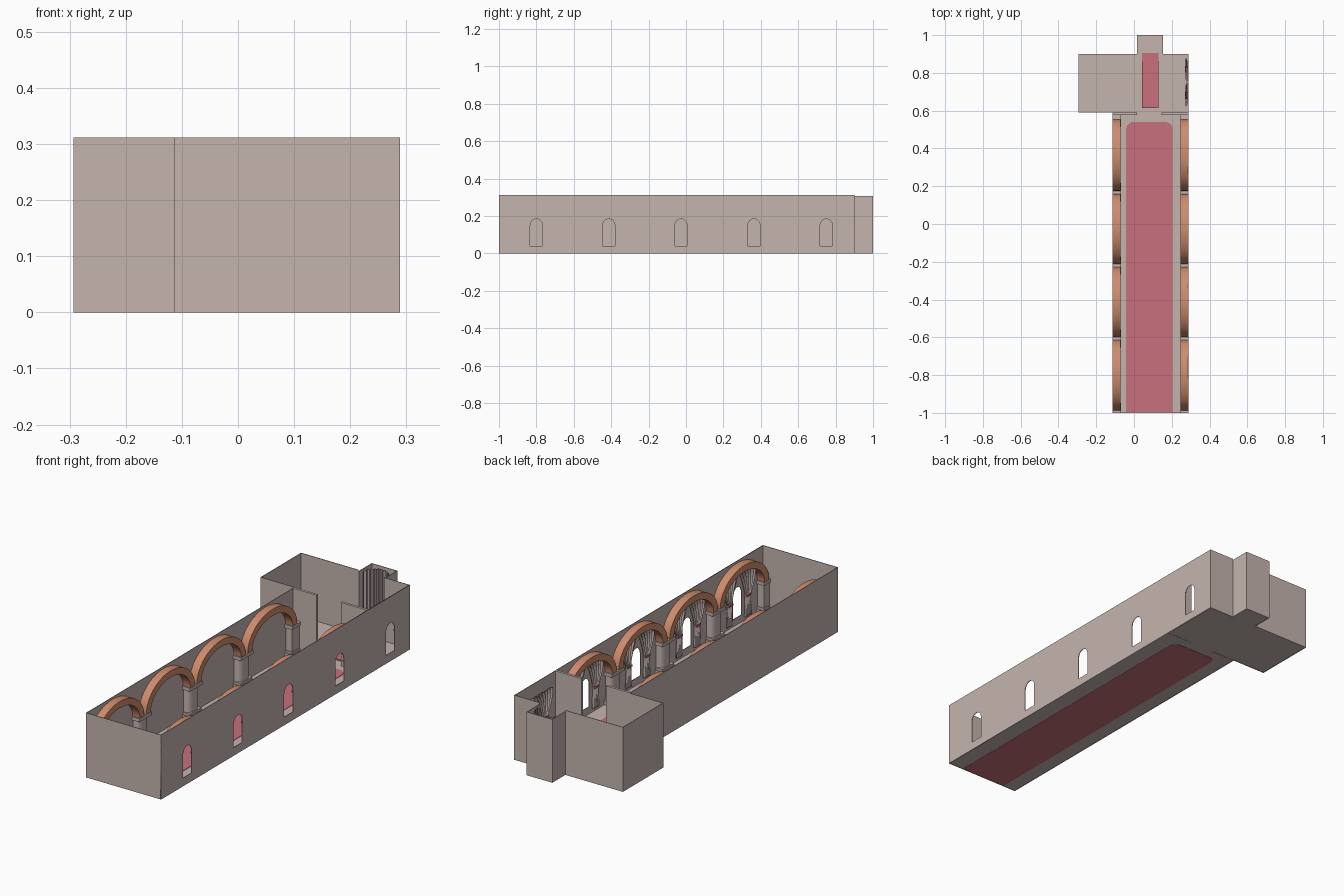
import bpy, bmesh, math
from mathutils import Matrix

if "Cube" in bpy.data.objects:
    bpy.data.objects.remove(bpy.data.objects["Cube"])


def material(name, rgb):
    m = bpy.data.materials.new(name)
    m.diffuse_color = (*rgb, 1)
    m.use_nodes = True
    m.node_tree.nodes["Principled BSDF"].inputs["Base Color"].default_value = m.diffuse_color
    return m


STONE = material("warm grey stone", (0.56, 0.46, 0.43))
ARCH = material("terracotta", (0.62, 0.26, 0.15))
RED = material("rose carpet", (0.58, 0.16, 0.20))
CLOTH = material("grey cloth", (0.45, 0.37, 0.35))

L, R, SIDE = -0.113, 0.289, -0.293      # hall walls and side room wall
AL, AR = 0.015, 0.153                   # alcove and chancel opening
FRONT, SPLIT, BACK = -0.998, 0.59, 0.90
H, T = 0.312, 0.003                     # wall height and thickness


def finish(name, bm, mat, smooth=False):
    bmesh.ops.recalc_face_normals(bm, faces=bm.faces)
    me = bpy.data.meshes.new(name)
    bm.to_mesh(me)
    bm.free()
    ob = bpy.data.objects.new(name, me)
    bpy.context.collection.objects.link(ob)
    me.materials.append(mat)
    if smooth:
        bpy.ops.object.select_all(action='DESELECT')
        ob.select_set(True)
        bpy.context.view_layer.objects.active = ob
        bpy.ops.object.shade_smooth_by_angle(angle=math.radians(40))
    return ob


def box(name, x, y, z, mat):
    bm = bmesh.new()
    size = [b[1] - b[0] for b in (x, y, z)]
    mid = [(b[1] + b[0]) / 2 for b in (x, y, z)]
    bmesh.ops.create_cube(bm, size=1, matrix=Matrix.Translation(mid) @ Matrix.Diagonal((*size, 1)))
    return finish(name, bm, mat)


def prism(name, pts, z0, z1, mat, smooth=False):
    """Extrude an x, y outline upwards."""
    bm = bmesh.new()
    f = bm.faces.new([bm.verts.new((x, y, z0)) for x, y in pts])
    top = bmesh.ops.extrude_face_region(bm, geom=[f])["geom"]
    bmesh.ops.translate(bm, vec=(0, 0, z1 - z0), verts=[v for v in top if isinstance(v, bmesh.types.BMVert)])
    return finish(name, bm, mat, smooth)


def sheet(name, point, nu, nv, mat):
    """Smooth cloth grid from a function of u and v."""
    bm = bmesh.new()
    g = [[bm.verts.new(point(i / nu, j / nv)) for i in range(nu + 1)] for j in range(nv + 1)]
    for j in range(nv):
        for i in range(nu):
            bm.faces.new((g[j][i], g[j][i + 1], g[j + 1][i + 1], g[j + 1][i]))
    return finish(name, bm, mat, True)


# Floors
box("hall_floor", (L, R), (-1, SPLIT), (0.001, 0.005), STONE)
box("chancel_floor", (SIDE, R), (SPLIT, BACK), (0.001, 0.005), STONE)
box("alcove_floor", (AL, AR), (BACK, 1), (0.001, 0.005), STONE)

# Carpets: hall runner with rounded far corners, and a narrow chancel runner
cx0, cx1, cy1, cr = -0.042, 0.205, 0.54, 0.04
runner = [(cx0, -0.995), (cx1, -0.995)]
for cx, a0 in ((cx1 - cr, 0), (cx0 + cr, 90)):
    for k in range(7):
        a = math.radians(a0 + 15 * k)
        runner.append((cx + cr * math.cos(a), cy1 - cr * (1 - math.sin(a))))
prism("hall_carpet", runner, 0, 0.007, RED)
box("chancel_carpet", (0.042, 0.13), (0.615, 0.905), (0.006, 0.013), RED)
disc = [(0.084 + 0.068 * math.cos(k * math.tau / 32), 0.912 + 0.068 * math.sin(k * math.tau / 32)) for k in range(32)]
prism("round_step", disc, 0.002, 0.010, STONE)

# Plain walls
box("front_wall", (L, R), (-1, -1 + T), (0, H), STONE)
box("left_wall", (L, L + T), (-1, SPLIT), (0, H), STONE)
box("side_room_front_wall", (SIDE, L), (SPLIT, SPLIT + T), (0, H), STONE)
box("side_room_end_wall", (SIDE, SIDE + T), (SPLIT, BACK), (0, H), STONE)
box("back_wall_left", (SIDE, AL), (BACK - T, BACK), (0, H), STONE)
box("back_wall_right", (AR, R), (BACK - T, BACK), (0, H), STONE)
box("alcove_back_wall", (AL, AR), (1 - T, 1), (0, 0.306), STONE)
box("alcove_left_wall", (AL, AL + T), (BACK, 1), (0, 0.306), STONE)
box("alcove_right_wall", (AR - T, AR), (BACK, 1), (0, 0.306), STONE)
box("partition_left", (L, AL), (SPLIT - 0.012, SPLIT), (0, H), STONE)
box("partition_right", (AR - 0.008, R), (SPLIT - 0.012, SPLIT), (0, H), STONE)

# Right wall with five arched windows, filled as a flat curve with holes
windows = [-0.80, -0.413, -0.027, 0.363, 0.75]
loops = [[(-1, 0), (BACK, 0), (BACK, H), (-1, H)]]
for w in windows:
    arc = [(w + 0.033 * math.cos(math.pi * k / 12), 0.148 + 0.037 * math.sin(math.pi * k / 12)) for k in range(13)]
    loops.append([(w - 0.033, 0.04), (w + 0.033, 0.04)] + arc)
cu = bpy.data.curves.new("right_wall", 'CURVE')
cu.dimensions, cu.fill_mode, cu.extrude = '2D', 'BOTH', T / 2
for pts in loops:
    sp = cu.splines.new('POLY')
    sp.points.add(len(pts) - 1)
    for p, q in zip(sp.points, pts):
        p.co = (*q, 0, 1)
    sp.use_cyclic_u = True
wall = bpy.data.objects.new("right_wall", cu)
bpy.context.collection.objects.link(wall)
cu.materials.append(STONE)
wall.matrix_world = Matrix(((0, 0, 1, R - T / 2), (1, 0, 0, 0), (0, 1, 0, 0), (0, 0, 0, 1)))
bpy.context.view_layer.objects.active = wall
wall.select_set(True)
bpy.ops.object.convert(target='MESH')

# Pillars and arches along both side walls
pillars = [-0.995, -0.606, -0.22, 0.168, 0.562]


def clip(y, half):
    return max(y - half, FRONT), min(y + half, SPLIT - 0.013)


for label, wx, s in (("left", L + T, 1), ("right", R - T, -1)):
    def span(d):
        return tuple(sorted((wx, wx + s * d)))
    for y in pillars:
        box(label + "_pillar_base", span(0.040), clip(y, 0.048), (0.004, 0.024), STONE)
        box(label + "_pillar_plinth", span(0.037), clip(y, 0.044), (0.024, 0.035), STONE)
        lo, hi = clip(y, 0.04)
        shaft = []
        for k in range(17):
            a = math.pi * k / 16
            shaft.append((wx + s * 0.034 * math.sin(a) ** 0.6, min(max(y + 0.04 * math.cos(a), lo), hi)))
        if len({round(p[1], 5) for p in shaft}) < 17:    # end pillars become square piers
            box(label + "_pillar_shaft", span(0.034), (lo, hi), (0.035, 0.146), STONE)
        else:
            prism(label + "_pillar_shaft", shaft, 0.035, 0.146, STONE, True)
        box(label + "_pillar_cap", span(0.041), clip(y, 0.048), (0.146, 0.162), STONE)
    for y0, y1 in zip(pillars, pillars[1:]):
        mid, ro = (y0 + y1) / 2, (y1 - y0) / 2 - 0.008
        bm = bmesh.new()
        rows = []
        for k in range(33):
            a = math.pi * k / 32
            c, h = math.cos(a), math.sin(a)
            ring = [(r * c, 0.162 + z * h) for r, z in ((ro, 0.140), (ro - 0.034, 0.108))]
            (yo, zo), (yi, zi) = ring
            xa, xb = wx, wx + s * 0.039
            rows.append([bm.verts.new(p) for p in ((xa, mid + yo, zo), (xb, mid + yo, zo),
                                                   (xb, mid + yi, zi), (xa, mid + yi, zi))])
        for p, q in zip(rows, rows[1:]):
            for i in range(4):
                bm.faces.new((p[i], p[i - 1], q[i - 1], q[i]))
        bm.faces.new(rows[0])
        bm.faces.new(rows[-1])
        finish(label + "_arch", bm, ARCH, True)

# Tied-back curtains beside each window
for w in windows:
    for s in (-1, 1):
        def drape(u, v):
            z = 0.25 - 0.225 * v
            t = min(v / 0.55, 1)
            inner = 0.052 * t ** 0.7 - 0.012 * max(0, v - 0.55)
            outer = 0.13 - 0.045 * t * t + 0.02 * max(0, v - 0.55)
            return (R - 0.011 + 0.005 * math.sin(u * 6 * math.tau), w + s * (inner + (outer - inner) * u), z)
        sheet("curtain", drape, 48, 14, CLOTH)
        tie = sorted((w + s * 0.051, w + s * 0.087))
        box("curtain_tie", (R - 0.019, R - 0.004), tie, (0.122, 0.130), RED)


# Half-round hanging inside the alcove
def hanging(u, v):
    a = math.pi * u
    r = 0.062 + 0.004 * math.sin(u * 12 * math.tau)
    return (0.084 + r * math.cos(a), 0.922 + r * math.sin(a), 0.011 + 0.287 * v)


sheet("alcove_hanging", hanging, 120, 2, CLOTH)
